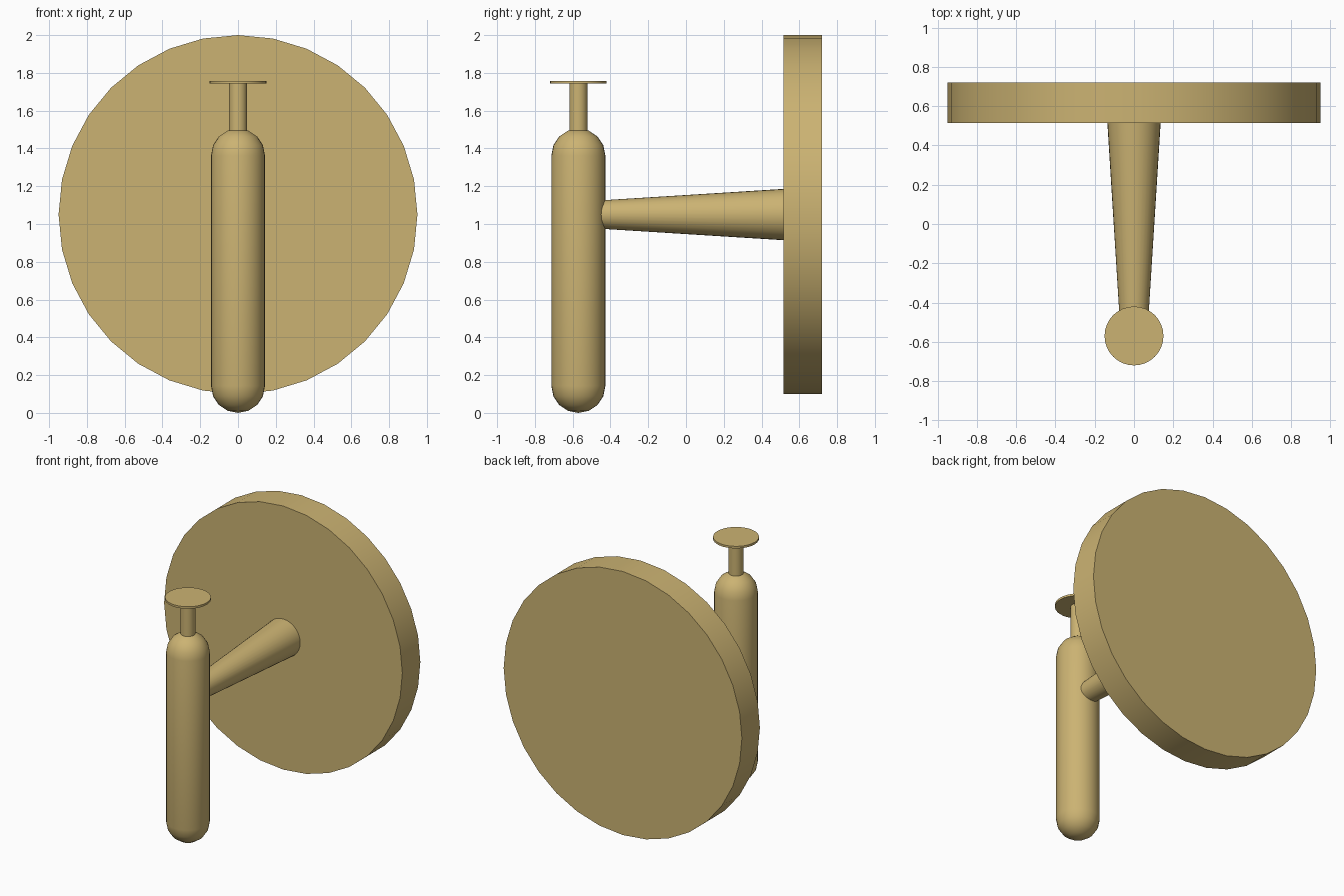
import bpy, bmesh
from math import sin, cos, pi
from mathutils import Matrix

if "Cube" in bpy.data.objects:
    bpy.data.objects.remove(bpy.data.objects["Cube"])


def lathe(name, profile, location, along_y=False, sides=32):
    """Revolve (radius, height) points about an axis; ends are capped."""
    bm = bmesh.new()
    rings = []
    for r, h in profile:
        if r < 1e-6:
            rings.append([bm.verts.new((0, 0, h))])
        else:
            rings.append([bm.verts.new((r * cos(2 * pi * i / sides), r * sin(2 * pi * i / sides), h))
                          for i in range(sides)])
    for a, b in zip(rings, rings[1:]):
        for i in range(sides):
            j = (i + 1) % sides
            if len(a) == 1:
                bm.faces.new((a[0], b[j], b[i]))
            elif len(b) == 1:
                bm.faces.new((a[i], a[j], b[0]))
            else:
                bm.faces.new((a[i], a[j], b[j], b[i]))
    for ring in (rings[0], rings[-1]):
        if len(ring) > 1:
            bm.faces.new(ring)
    if along_y:
        bm.transform(Matrix.Rotation(-pi / 2, 4, 'X'))
    bmesh.ops.recalc_face_normals(bm, faces=bm.faces)
    mesh = bpy.data.meshes.new(name)
    bm.to_mesh(mesh)
    bm.free()
    obj = bpy.data.objects.new(name, mesh)
    obj.location = location
    bpy.context.collection.objects.link(obj)
    bpy.context.view_layer.objects.active = obj
    bpy.ops.object.select_all(action='DESELECT')
    obj.select_set(True)
    bpy.ops.object.shade_smooth_by_angle(angle=pi / 6)
    mat = bpy.data.materials.get("tan") or bpy.data.materials.new("tan")
    mat.diffuse_color = (0.6, 0.45, 0.17, 1)
    mat.use_nodes = True
    mat.node_tree.nodes["Principled BSDF"].inputs["Base Color"].default_value = mat.diffuse_color
    mesh.materials.append(mat)
    return obj


FRONT_Y, HUB_Z = -0.57, 1.05

# Capsule body with rounded ends
R, H = 0.143, 1.505
angles = [i * pi / 8 for i in range(5)]
bottom = [(R * sin(a), R - R * cos(a)) for a in angles]
top = [(r, H - h) for r, h in reversed(bottom)]
lathe("capsule_body", bottom + top, (0, FRONT_Y, 0))

# Plunger rod and its thin cap
lathe("top_rod", [(0.048, 1.45), (0.048, 1.745)], (0, FRONT_Y, 0))
lathe("top_cap", [(0.15, 1.743), (0.15, 1.758)], (0, FRONT_Y, 0))

# Tapered arm joining the body to the disc
lathe("tapered_arm", [(0.072, -0.5), (0.136, 0.52)], (0, 0, HUB_Z), along_y=True)

# Large rear disc
lathe("rear_disc", [(0.95, 0.515), (0.95, 0.72)], (0, 0, HUB_Z), along_y=True)
